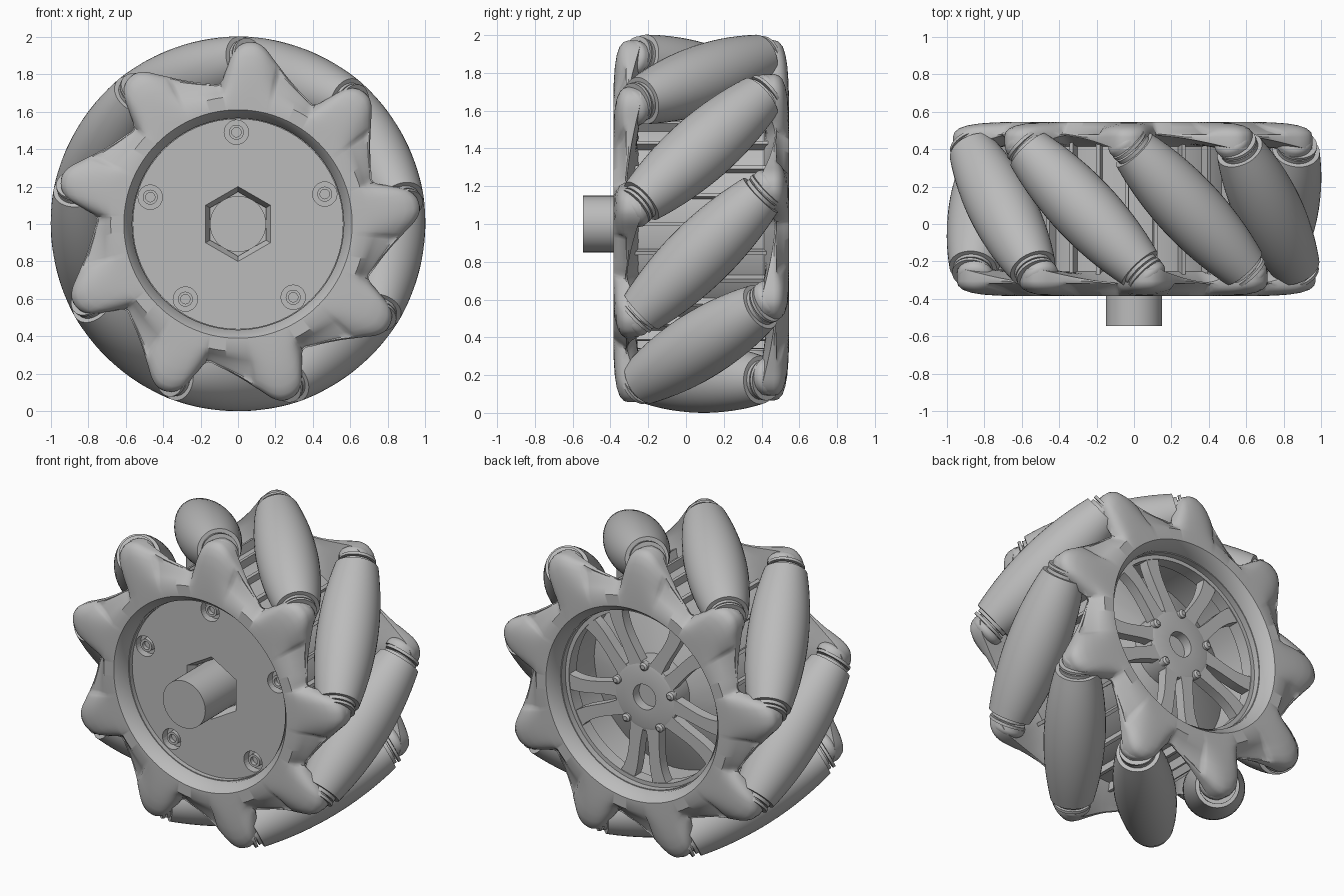
import bpy, bmesh
from math import radians, sin, cos, pi, sqrt
from mathutils import Matrix, Vector

if "Cube" in bpy.data.objects:
    bpy.data.objects.remove(bpy.data.objects["Cube"])

COUNT, START, MID = 9, 109, 0.08
AXLE = Matrix.Translation((0, 0, 1)) @ Matrix.Rotation(-pi / 2, 4, 'X')

grey = bpy.data.materials.new("plain_grey")
grey.use_nodes = True
grey.diffuse_color = (0.5, 0.5, 0.5, 1)
grey.node_tree.nodes["Principled BSDF"].inputs["Base Color"].default_value = (0.5, 0.5, 0.5, 1)


def polar(r, angle, y):
    return Vector((r * cos(radians(angle)), y, 1 + r * sin(radians(angle))))


def finish(name, bm, angle=35):
    """Make an object; an angle of 0 leaves it flat shaded."""
    bmesh.ops.recalc_face_normals(bm, faces=bm.faces)
    mesh = bpy.data.meshes.new(name)
    bm.to_mesh(mesh)
    bm.free()
    mesh.materials.append(grey)
    ob = bpy.data.objects.new(name, mesh)
    bpy.context.scene.collection.objects.link(ob)
    if angle:
        bpy.ops.object.select_all(action='DESELECT')
        ob.select_set(True)
        bpy.context.view_layer.objects.active = ob
        bpy.ops.object.shade_smooth_by_angle(angle=radians(angle))
    return ob


def skin(bm, loops, closed_profile):
    """Join a closed series of vertex loops with quads."""
    n = len(loops[0])
    for a, b in zip(loops, loops[1:] + loops[:1]):
        for i in range(n if closed_profile else n - 1):
            j = (i + 1) % n
            bm.faces.new((a[i], a[j], b[j], b[i]))


def lathe(bm, profile, matrix, segs=48, closed=False):
    """Spin (radius, height) points about the local z axis."""
    loops = []
    for k in range(segs):
        a = 2 * pi * k / segs
        loops.append([bm.verts.new(matrix @ Vector((r * cos(a), r * sin(a), h)))
                      for r, h in profile])
    skin(bm, loops, closed)
    if not closed:
        for i in (0, -1):
            bm.faces.new([loop[i] for loop in loops])


def turned(name, profile, segs=48, closed=False, angle=35):
    bm = bmesh.new()
    lathe(bm, profile, AXLE, segs, closed)
    return finish(name, bm, angle)


def at_y(r, angle, y):
    return Matrix.Translation(polar(r, angle, y)) @ Matrix.Rotation(-pi / 2, 4, 'X')


def aimed(origin, direction):
    return Matrix.Translation(origin) @ direction.to_track_quat('Z', 'Y').to_matrix().to_4x4()


# Barrel rollers, set at 45 degrees around the wheel
def roller_axis(k):
    a = START + k * 360 / COUNT
    tangent = Vector((-sin(radians(a)), 0, cos(radians(a))))
    return polar(0.82, a, MID), (tangent + Vector((0, 1, 0))).normalized()


body = [(0.18 - 0.052 * (i / 8) ** 2, 0.445 * i / 8) for i in range(9)]
half = body + [(0.104, 0.445), (0.104, 0.465), (0.07, 0.465), (0.07, 0.475),
               (0.108, 0.475), (0.108, 0.492), (0.05, 0.492), (0.05, 0.53)]
roller = [(r, -h) for r, h in reversed(half[1:])] + half
for k in range(COUNT):
    bm = bmesh.new()
    lathe(bm, roller, aimed(*roller_axis(k)), 40)
    finish(f"roller_{k + 1}", bm)

# Side rings with swept fingers that hold the roller ends
OUTLINE = [(-29, .745), (-20, .785), (-14, .83), (-8, .90), (-4, .965), (0, .98), (4, .955),
           (7, .90), (8.5, .80), (11, .745)]


def finger_angle(angle):
    return (angle - START + 23 + 29) % 40 - 29


def finger_radius(angle):
    rel = finger_angle(angle)
    for (a, ra), (b, rb) in zip(OUTLINE, OUTLINE[1:]):
        if a <= rel <= b:
            return ra + (rb - ra) * (rel - a) / (b - a)
    return OUTLINE[-1][1]


def side_ring(name, back):
    def place(r, angle, y):
        # The back is the front turned over about a roller's radial line
        return polar(r, 2 * START - angle, 2 * MID - y) if back else polar(r, angle, y)

    bm = bmesh.new()
    loops = []
    for k in range(360):
        # Average neighbours to soften the outline corners
        R = sum(finger_radius(k + d) for d in (-2, -1, 0, 1, 2)) / 5
        tip = (R - 0.745) / 0.235
        # Rounded cross-section of each finger
        bulge = sqrt(max(0, 1 - (finger_angle(k) / 11) ** 2))
        rear = -0.315 + 0.08 * tip
        drop = 0.04 * (1 - bulge)
        w = R - 0.69
        section = [(.565, -.24), (.565, -.33), (.61, -.385), (.68, -.385),
                   (.69 + w * .25, -.382 + drop * .6), (.69 + w * .5, -.377 + drop),
                   (.69 + w * .72, -.367 + drop), (.69 + w * .88, -.352 + drop * .9),
                   (R - .008, -.33 + drop * .3), (R, min(-.305, rear - .008)),
                   (R - .004, rear), (.69 + w * .5, rear), (.65, -.26)]
        loops.append([bm.verts.new(place(r, k, y)) for r, y in section])
    skin(bm, loops, True)
    finish(name, bm, 40)

    # Domed caps over the roller pins
    dome = [(0.1, 0.0)] + [(0.1 * cos(a * pi / 18), 0.02 + 0.055 * sin(a * pi / 18))
                           for a in range(9)]
    for k in range(COUNT):
        centre, axis = roller_axis(k)
        sign = 1 if back else -1
        radial = Vector((centre.x, 0, centre.z - 1)).normalized()
        bm = bmesh.new()
        lathe(bm, dome, aimed(centre + axis * 0.494 * sign - radial * 0.02, axis * sign), 32)
        finish(f"{name}_cap_{k + 1}", bm, 50)


side_ring("front_ring", False)
side_ring("back_ring", True)

# Drum between the rings, with ribs along it
turned("drum", [(.56, -.30), (.62, -.30), (.62, .46), (.56, .46)], 64, True)
bm = bmesh.new()
for k in range(27):
    turn = Matrix.Rotation(-radians(k * 360 / 27), 4, 'Y')
    bmesh.ops.create_cube(bm, size=1, matrix=Matrix.Translation((0, MID, 1)) @ turn
                          @ Matrix.Translation((.635, 0, 0)) @ Matrix.Diagonal((.07, .74, .02, 1)))
finish("drum_ribs", bm)

# Front disc with a hexagonal pocket and five screw holes
disc = turned("front_disc", [(.575, -.27), (.575, -.17)], 64, angle=0)
bm = bmesh.new()
hexagon = AXLE @ Matrix.Rotation(pi / 2, 4, 'Z')
lathe(bm, [(.2, -.32), (.2, -.19)], hexagon, 6)
screws = [91 + 72 * k for k in range(5)]
for a in screws:
    lathe(bm, [(.065, -.32), (.065, -.22)], at_y(.49, a, 0), 28)
cutter = finish("disc_cutter", bm, 0)
cutter.hide_render = True
cutter.hide_viewport = True
cut = disc.modifiers.new("pockets", 'BOOLEAN')
cut.operation = 'DIFFERENCE'
cut.object = cutter

bm = bmesh.new()
for a in screws:
    lathe(bm, [(.025, -.235), (.025, -.26), (.04, -.26), (.04, -.20), (.01, -.20)],
          at_y(.49, a, 0), 24)
finish("front_screws", bm)

# Sloped hexagonal collar and drive shaft
bm = bmesh.new()
lathe(bm, [(.2, -.27), (.172, -.215), (.172, -.185), (.2, -.185)], hexagon, 6, True)
finish("hex_collar", bm, 0)
turned("drive_shaft", [(.15, -.545), (.15, -.18)])

# Dished web, hub and rim on the back
turned("dished_web", [(.12, .30), (.25, .27), (.58, .12), (.58, .07), (.12, .22)], 20, True)
turned("hub", [(.08, .20), (.08, .42), (.19, .42), (.22, .41), (.22, .24)], closed=True)
turned("hub_core", [(.085, .20), (.085, .36)])
turned("back_rim", [(.535, .34), (.535, .42), (.58, .42), (.58, .34)], 64, True)

# Five pairs of wide curved spokes
bm = bmesh.new()
for k in range(5):
    for side in (-1, 1):
        loops = []
        for i in range(9):
            t = i / 8
            r = .18 + .37 * t
            mid = screws[k] + 36 + side * (17 - 10 * sin(t * pi * .6) + 5 * t)
            half_w = (.05 - .012 * sin(t * pi)) / r * 180 / pi
            loops.append([bm.verts.new(polar(r, mid + s * half_w, y))
                          for s, y in ((-1, .35), (1, .35), (1, .415), (-1, .415))])
        for a, b in zip(loops, loops[1:]):
            for i in range(4):
                j = (i + 1) % 4
                bm.faces.new((a[i], a[j], b[j], b[i]))
finish("spokes", bm)

bm = bmesh.new()
for a in screws:
    lathe(bm, [(.026, .40), (.026, .435), (.014, .445)], at_y(.20, a, 0), 20)
finish("hub_bolts", bm)
